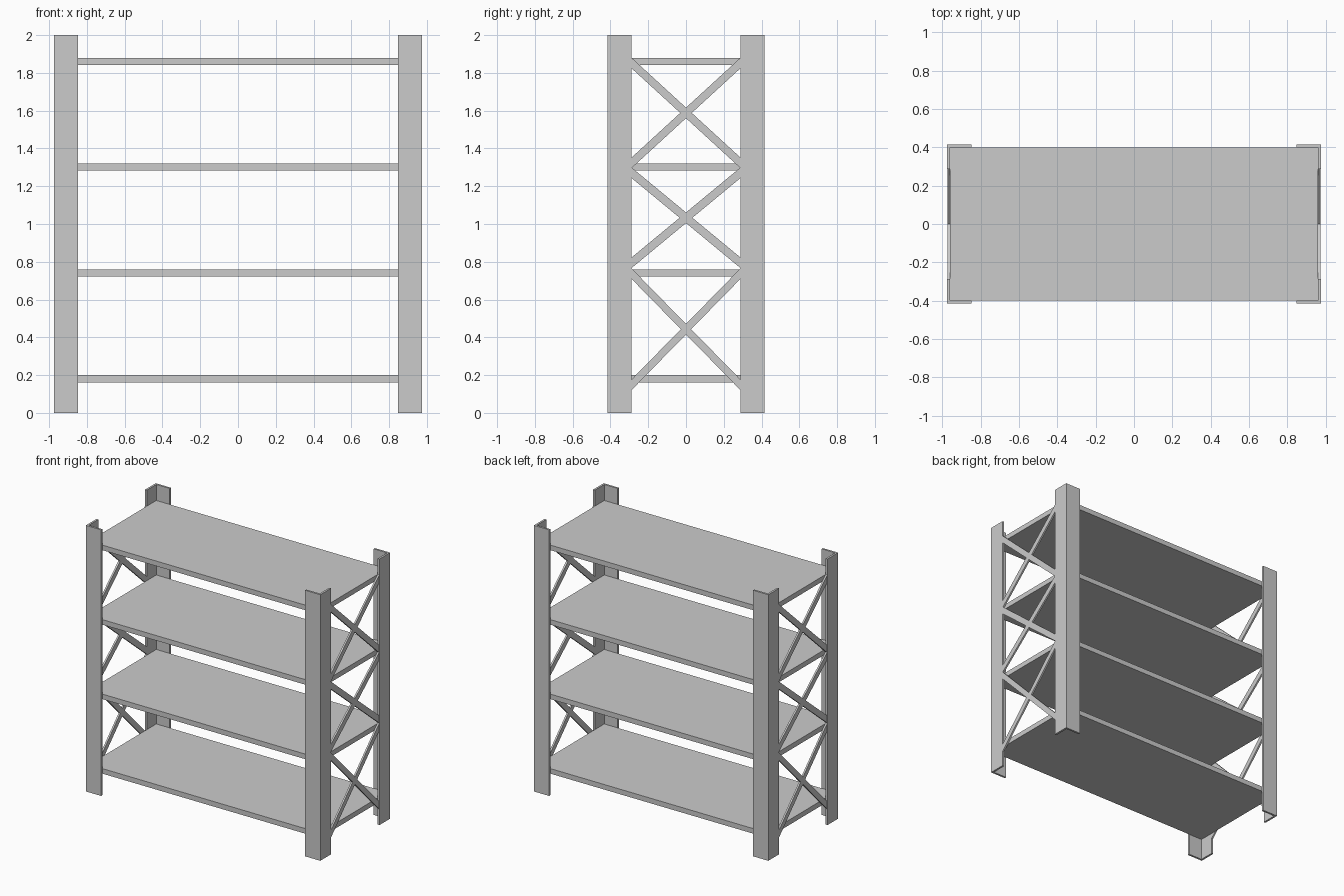
import bpy
import bmesh

cube = bpy.data.objects.get("Cube")
if cube:
    bpy.data.objects.remove(cube, do_unlink=True)

# Single painted-steel grey
grey = bpy.data.materials.new("light grey steel")
colour = (0.6, 0.6, 0.6, 1.0)
grey.diffuse_color = colour
grey.use_nodes = True
grey.node_tree.nodes["Principled BSDF"].inputs["Base Color"].default_value = colour

HX, HY = 0.975, 0.415       # outer half width and half depth
WIDE, THICK = 0.127, 0.015  # post flange width and sheet thickness


def prism(name, outline, depth):
    """Extrude a closed outline of 3D points along the vector depth."""
    bm = bmesh.new()
    face = bm.faces.new([bm.verts.new(p) for p in outline])
    ext = bmesh.ops.extrude_face_region(bm, geom=[face])
    verts = [g for g in ext["geom"] if isinstance(g, bmesh.types.BMVert)]
    bmesh.ops.translate(bm, verts=verts, vec=depth)
    bmesh.ops.recalc_face_normals(bm, faces=bm.faces)
    mesh = bpy.data.meshes.new(name)
    bm.to_mesh(mesh)
    bm.free()
    mesh.materials.append(grey)
    obj = bpy.data.objects.new(name, mesh)
    bpy.context.collection.objects.link(obj)
    return obj


# Four L-section corner posts
angle = [(0, 0), (WIDE, 0), (WIDE, THICK), (THICK, THICK), (THICK, WIDE), (0, WIDE)]
for sx, side in ((1, "left"), (-1, "right")):
    for sy, end in ((-1, "front"), (1, "back")):
        outline = [(sx * (HX - u), sy * (HY - v), 0) for u, v in angle]
        prism(f"{end}_{side}_post", outline, (0, 0, 2))

# Four solid shelves fitted inside the posts
sx, sy = HX - THICK, HY - THICK
for i, top in enumerate((0.2, 0.76, 1.32, 1.88), 1):
    outline = [(-sx, -sy, top - 0.038), (sx, -sy, top - 0.038),
               (sx, sy, top - 0.038), (-sx, sy, top - 0.038)]
    prism(f"shelf_{i}", outline, (0, 0, 0.038))

# X braces between the posts: centre height, rise of each arm at the post
h = HY - WIDE
v = 0.028                   # half height of a bar, measured vertically
for i, (zc, a) in enumerate(((0.443, 0.294), (1.033, 0.238), (1.588, 0.264)), 1):
    c = v * h / a           # notch of the X beside its centre
    cross = [(h, a + v), (h, a - v), (c, 0), (h, v - a), (h, -a - v), (0, -v),
             (-h, -a - v), (-h, v - a), (-c, 0), (-h, a - v), (-h, a + v), (0, v)]
    for s, side in ((1, "left"), (-1, "right")):
        outline = [(s * (HX - THICK), y, zc + z) for y, z in cross]
        prism(f"{side}_cross_brace_{i}", outline, (s * 0.013, 0, 0))
